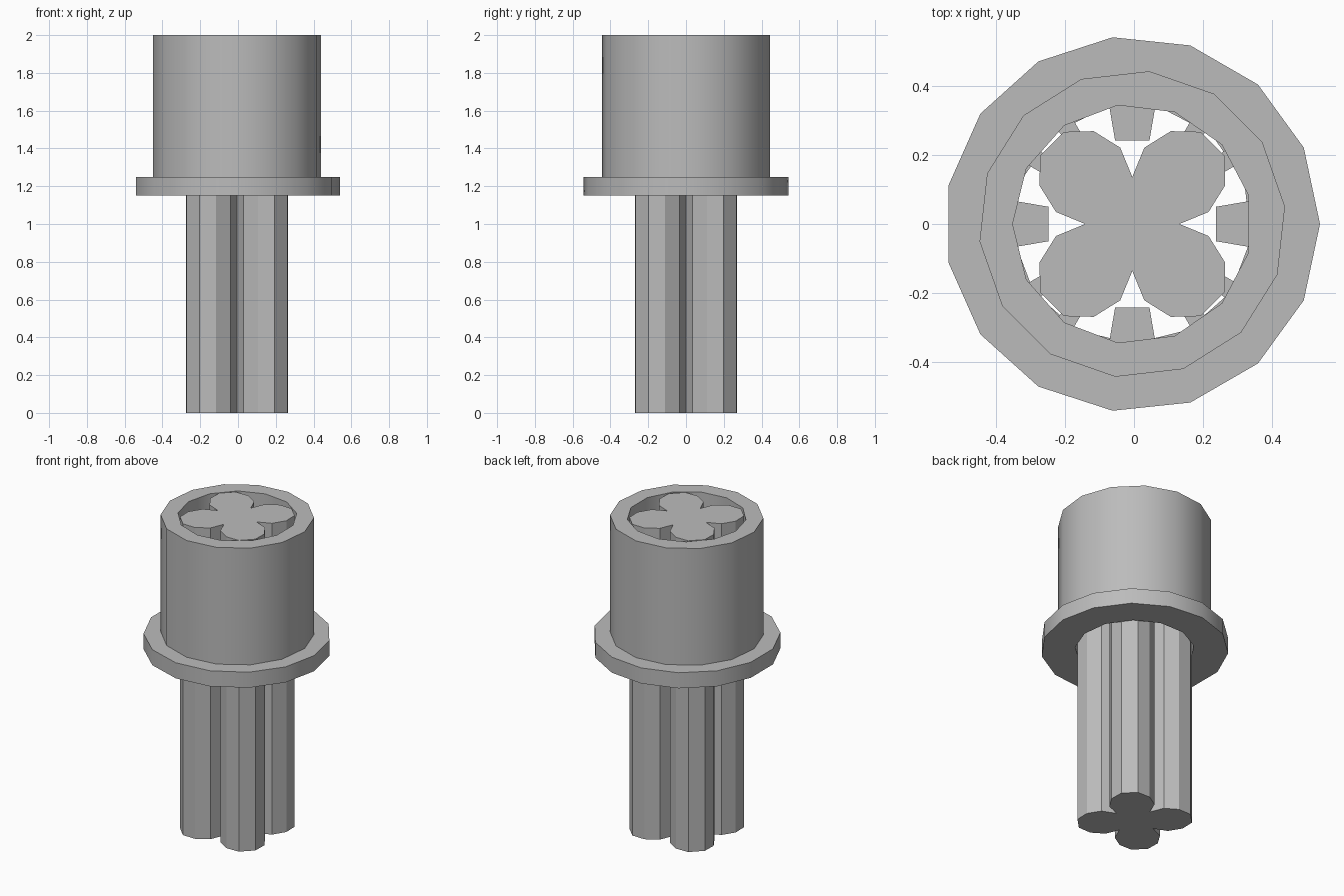
import bpy, bmesh, math
from mathutils import Matrix

cube = bpy.data.objects.get("Cube")
if cube:
    bpy.data.objects.remove(cube, do_unlink=True)

grey = bpy.data.materials.new("mid_grey")
grey.use_nodes = True
colour = (0.5, 0.5, 0.5, 1)
grey.diffuse_color = colour
grey.node_tree.nodes["Principled BSDF"].inputs["Base Color"].default_value = colour
CX = -0.005


def ngon(sides, radius, start):
    angles = [math.radians(start) + math.tau * i / sides for i in range(sides)]
    return [(radius * math.cos(a), radius * math.sin(a)) for a in angles]


def prism(name, loops, z0, z1, smooth=False):
    """Extrude an outline, with an optional hole loop, from z0 to z1."""
    bm = bmesh.new()
    edges = []
    for loop in loops:
        verts = [bm.verts.new((x + CX, y, z0)) for x, y in loop]
        edges += [bm.edges.new((v, verts[i - 1])) for i, v in enumerate(verts)]
    if len(loops) == 1:
        bm.faces.new(verts)
    else:
        bmesh.ops.triangle_fill(bm, use_beauty=True, edges=edges)
    top = bmesh.ops.extrude_face_region(bm, geom=bm.faces[:])["geom"]
    moved = [g for g in top if isinstance(g, bmesh.types.BMVert)]
    bmesh.ops.translate(bm, verts=moved, vec=(0, 0, z1 - z0))
    bmesh.ops.recalc_face_normals(bm, faces=bm.faces[:])
    mesh = bpy.data.meshes.new(name)
    bm.to_mesh(mesh)
    bm.free()
    mesh.materials.append(grey)
    obj = bpy.data.objects.new(name, mesh)
    bpy.context.collection.objects.link(obj)
    if smooth:
        bpy.ops.object.select_all(action="DESELECT")
        obj.select_set(True)
        bpy.context.view_layer.objects.active = obj
        bpy.ops.object.shade_smooth_by_angle(angle=math.radians(30))
    return obj


# Hollow sleeve and its flange
prism("sleeve", [ngon(14, 0.447, 6.5), ngon(13, 0.348, 180)], 1.25, 2.0, True)
prism("flange", [ngon(15, 0.546, 0), ngon(13, 0.348, -90)], 1.15, 1.25, True)

# Four-lobed shaft: one lobe turned around the axis
lobe = [(0.137, 0), (0.222, 0.035), (0.27, 0.112), (0.268, 0.199),
        (0.199, 0.268), (0.112, 0.27), (0.035, 0.222)]
outline = []
for i in range(4):
    c, s = [(1, 0), (0, 1), (-1, 0), (0, -1)][i]
    outline += [(x * c - y * s, x * s + y * c) for x, y in lobe]
prism("lobed_shaft", [outline], 0, 2.0)


# Ribs on the inner wall, between and beside the lobes
def rib(name, angle, inner, outer, half_inner, half_outer):
    profile = [(inner, -half_inner), (outer, -half_outer),
               (outer, half_outer), (inner, half_inner)]
    obj = prism(name, [profile], 1.3, 1.85)
    pivot = Matrix.Translation((CX, 0, 0))
    obj.data.transform(pivot @ Matrix.Rotation(math.radians(angle), 4, "Z") @ pivot.inverted())


for i in range(4):
    rib("wide_rib", 90 * i, 0.243, 0.36, 0.05, 0.07)
    for offset in (34, 56):
        rib("narrow_rib", 90 * i + offset, 0.3, 0.36, 0.024, 0.028)
